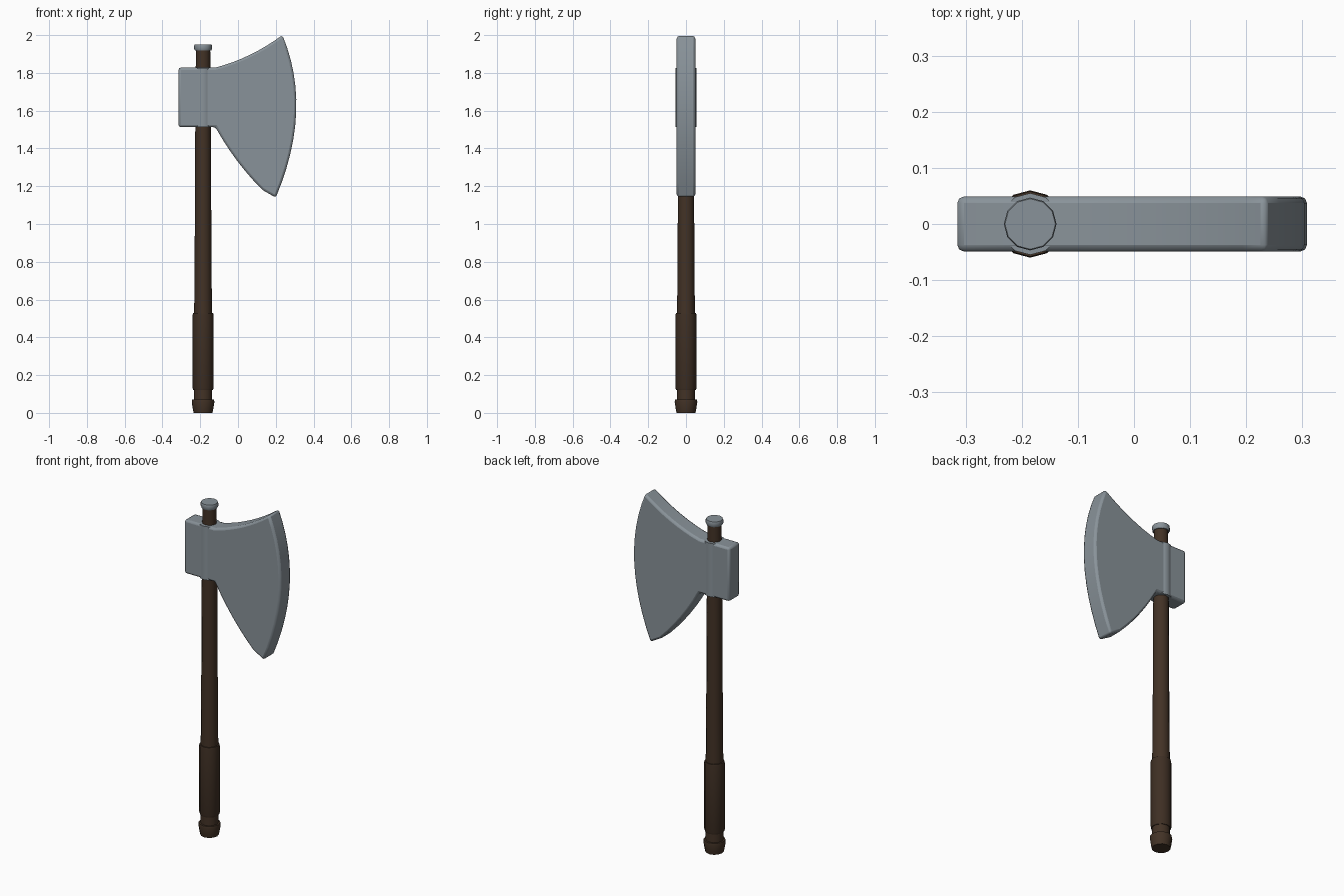
import bpy, bmesh, math

if "Cube" in bpy.data.objects:
    bpy.data.objects.remove(bpy.data.objects["Cube"])

HX = -0.185  # handle axis


def material(name, rgb):
    m = bpy.data.materials.new(name)
    m.diffuse_color = (*rgb, 1)
    m.use_nodes = True
    m.node_tree.nodes["Principled BSDF"].inputs["Base Color"].default_value = m.diffuse_color
    return m


steel = material("steel", (0.25, 0.29, 0.32))
wood = material("dark_wood", (0.055, 0.032, 0.019))
leather = material("dark_leather", (0.048, 0.028, 0.017))


def finish(bm, name, mat, bevel=0):
    bmesh.ops.recalc_face_normals(bm, faces=bm.faces[:])
    me = bpy.data.meshes.new(name)
    bm.to_mesh(me)
    bm.free()
    me.materials.append(mat)
    ob = bpy.data.objects.new(name, me)
    bpy.context.collection.objects.link(ob)
    if bevel:
        mod = ob.modifiers.new("bevel", 'BEVEL')
        mod.width = bevel
        mod.segments = 2
        mod.limit_method = 'ANGLE'
        mod.angle_limit = math.radians(40)
    bpy.ops.object.select_all(action='DESELECT')
    ob.select_set(True)
    bpy.context.view_layer.objects.active = ob
    bpy.ops.object.shade_smooth_by_angle(angle=math.radians(35))
    return ob


def lathe(name, profile, mat, sides=12):
    """Closed turned part around the handle axis from (radius, z) rings."""
    bm = bmesh.new()
    rings = []
    for r, z in profile:
        rings.append([bm.verts.new((HX + r * math.cos(2 * math.pi * i / sides),
                                    r * math.sin(2 * math.pi * i / sides), z))
                      for i in range(sides)])
    for a, b in zip(rings, rings[1:]):
        for i in range(sides):
            j = (i + 1) % sides
            bm.faces.new((a[i], a[j], b[j], b[i]))
    bm.faces.new(rings[0][::-1])
    bm.faces.new(rings[-1])
    return finish(bm, name, mat)


def curve(p0, p1, p2, n):
    """Quadratic curve that passes through p1 halfway; last point left out."""
    c = [2 * p1[k] - (p0[k] + p2[k]) / 2 for k in (0, 1)]
    return [tuple((1 - t) ** 2 * p0[k] + 2 * t * (1 - t) * c[k] + t * t * p2[k]
                  for k in (0, 1)) for t in (i / n for i in range(n))]


# Handle: tapered shaft, wrapped grip and flared pommel
lathe("shaft", [(0.048, 0.04), (0.047, 0.53), (0.044, 0.93),
                (0.042, 1.40), (0.038, 1.925)], wood)
lathe("grip", [(0.052, 0.12), (0.055, 0.13), (0.055, 0.52), (0.053, 0.53)], leather)
lathe("pommel", [(0.050, 0.0), (0.054, 0.02), (0.060, 0.058), (0.058, 0.07)], wood)

# Steel end cap and the round eye that bulges through the head
lathe("end_cap", [(0.043, 1.918), (0.047, 1.926), (0.047, 1.944), (0.045, 1.95)], steel)
lathe("eye_collar", [(0.055, 1.513), (0.055, 1.827)], steel)

# Axe head: flared blade and square poll cut from one slab
toe, heel = (0.235, 2.0), (0.20, 1.14)
outline = [(-0.315, 1.828)]
outline += curve((-0.12, 1.828), (0.062, 1.895), toe, 8)
outline += curve(toe, (0.308, 1.59), heel, 12)
outline += [heel]
outline += curve((0.13, 1.18), (-0.005, 1.335), (-0.12, 1.513), 6)
outline += [(-0.12, 1.513), (-0.315, 1.513)]

bm = bmesh.new()
face = bm.faces.new([bm.verts.new((x, -0.049, z)) for x, z in outline])
ext = bmesh.ops.extrude_face_region(bm, geom=[face])
bmesh.ops.translate(bm, vec=(0, 0.098, 0),
                    verts=[g for g in ext["geom"] if isinstance(g, bmesh.types.BMVert)])
finish(bm, "axe_head", steel, bevel=0.012)
